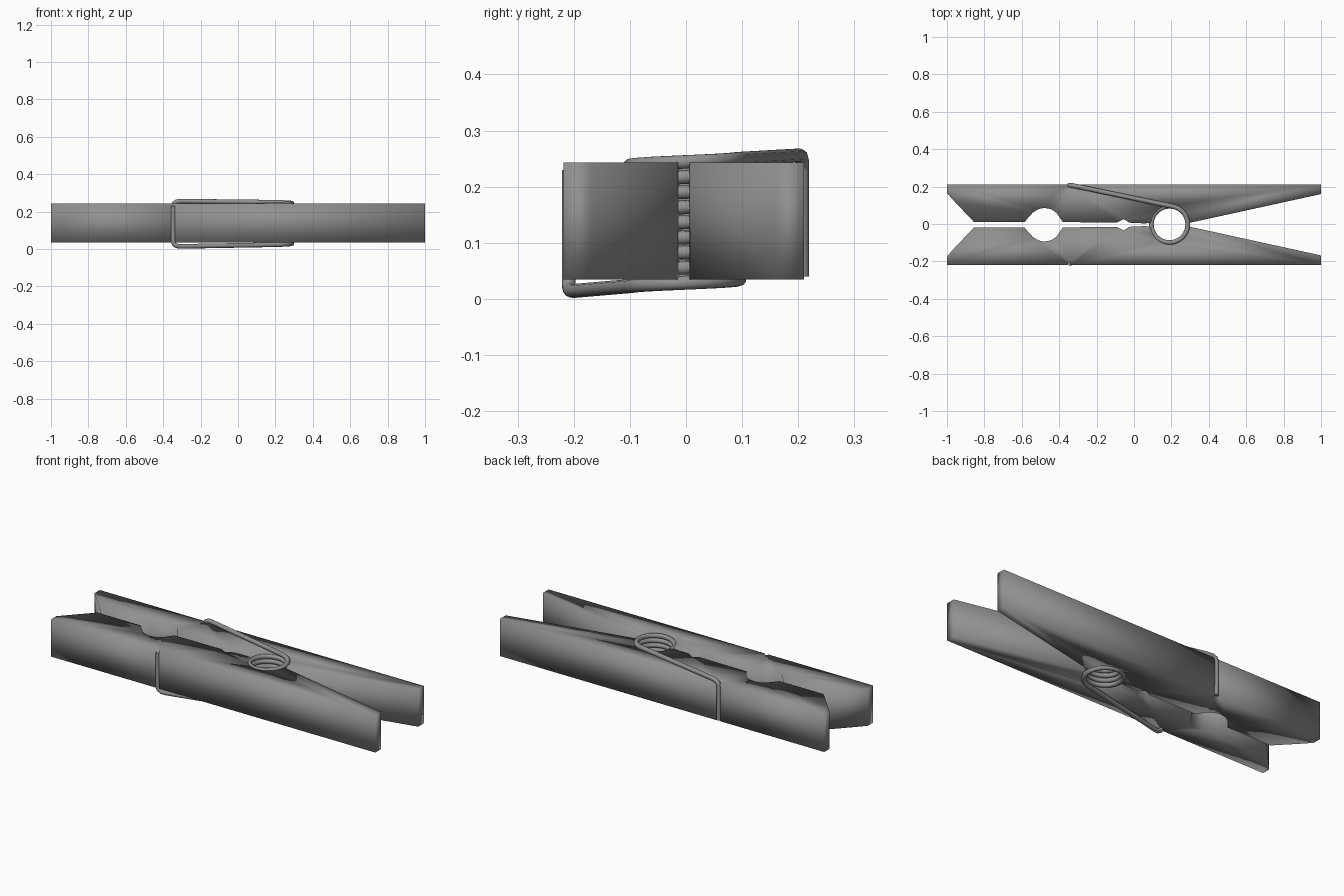
import bpy, bmesh, math

if "Cube" in bpy.data.objects:
    bpy.data.objects.remove(bpy.data.objects["Cube"])

Z0, Z1 = 0.035, 0.243      # thickness range of the wooden jaws
CX, CY = 0.19, -0.002      # spring coil centre
R, WIRE = 0.0975, 0.0125   # coil radius, wire radius

grey = bpy.data.materials.new("dark_grey")
grey.diffuse_color = (0.28, 0.28, 0.28, 1)
grey.use_nodes = True
grey.node_tree.nodes["Principled BSDF"].inputs["Base Color"].default_value = grey.diffuse_color


def arc(cx, cy, r, a0, a1, n):
    return [(cx + r * math.cos(math.radians(a0 + (a1 - a0) * i / n)),
             cy + r * math.sin(math.radians(a0 + (a1 - a0) * i / n)))
            for i in range(n + 1)]


def finish(ob):
    bpy.ops.object.select_all(action='DESELECT')
    ob.select_set(True)
    bpy.context.view_layer.objects.active = ob
    if ob.type == 'CURVE':
        bpy.ops.object.convert(target='MESH')
        ob = bpy.context.view_layer.objects.active
    bpy.ops.object.shade_smooth()
    ob.data.materials.clear()
    ob.data.materials.append(grey)


# Jaw outline: nose, clothes-line hole, small notch, coil seat, tapered handle
profile = [(-1, 0.21), (-1, 0.165), (-0.955, 0.115), (-0.855, 0.01), (-0.585, 0.01),
           (-0.565, 0.035), (-0.54, 0.062)]
profile += [(-0.51, 0.08), (-0.48, 0.086), (-0.445, 0.08), (-0.415, 0.06), (-0.38, 0.01)]
profile += [(-0.09, 0.008), (-0.055, 0.026), (-0.025, 0.007), (0.06, 0.003)]
profile += arc(CX, CY, 0.1, 174, 4, 16)
profile += [(0.305, 0.008), (1, 0.16), (1, 0.21)]
# Wire groove on the outer face
profile += [(-0.336, 0.21), (-0.341, 0.198), (-0.353, 0.198), (-0.358, 0.21)]


def jaw(name, side):
    bm = bmesh.new()
    pts = [(x, y if side > 0 else -y - 0.008) for x, y in profile]
    face = bm.faces.new([bm.verts.new((x, y, Z0)) for x, y in pts])
    ext = bmesh.ops.extrude_face_region(bm, geom=[face])
    verts = [v for v in ext['geom'] if isinstance(v, bmesh.types.BMVert)]
    bmesh.ops.translate(bm, verts=verts, vec=(0, 0, Z1 - Z0))
    bmesh.ops.recalc_face_normals(bm, faces=bm.faces)
    bmesh.ops.triangulate(bm, faces=bm.faces)
    me = bpy.data.meshes.new(name)
    bm.to_mesh(me)
    bm.free()
    ob = bpy.data.objects.new(name, me)
    bpy.context.collection.objects.link(ob)
    finish(ob)


jaw("back_jaw", 1)
jaw("front_jaw", -1)

# Spring: helical coil with one arm hooking over each jaw
coil, turns = [], 8
a0, a1 = -78, 78 + 360 * turns
n = 24 * turns + 10
for i, (x, y) in enumerate(arc(CX, CY, R, a0, a1, n)):
    coil.append((x, y, 0.023 + 0.227 * i / n))
upper = [(-0.30, 0.200, 0.256), (-0.325, 0.205, 0.254), (-0.341, 0.207, 0.246),
         (-0.347, 0.207, 0.23), (-0.347, 0.207, 0.04)]
lower = [(x, -y - 0.002, 0.27 - z) for x, y, z in reversed(upper)]
path = lower + coil + upper

cu = bpy.data.curves.new("spring", 'CURVE')
cu.dimensions = '3D'
cu.bevel_depth = WIRE
cu.bevel_resolution = 3
cu.use_fill_caps = True
sp = cu.splines.new('POLY')
sp.points.add(len(path) - 1)
for p, co in zip(sp.points, path):
    p.co = (*co, 1)
spring = bpy.data.objects.new("spring", cu)
bpy.context.collection.objects.link(spring)
finish(spring)
